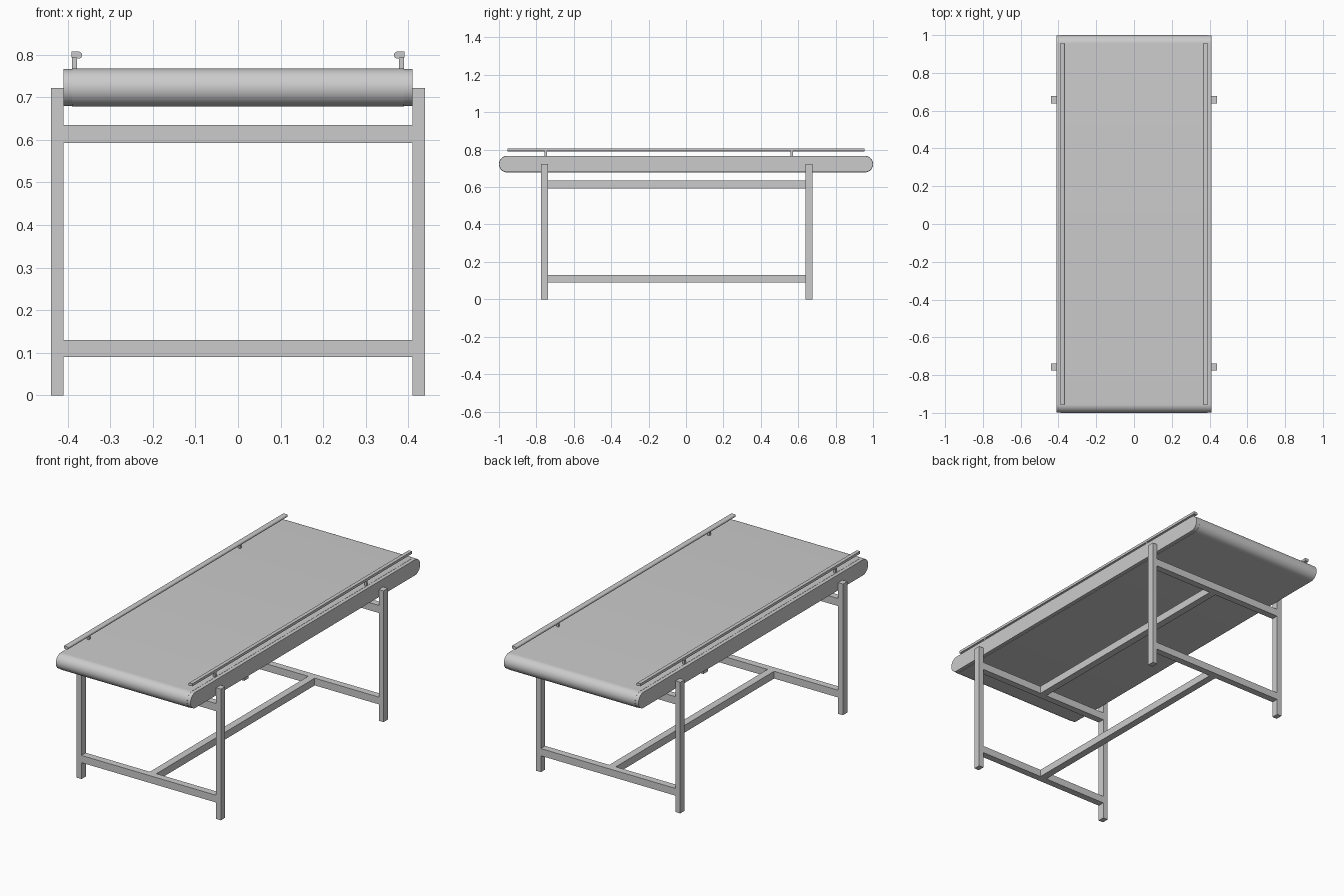
import bpy
import math

cube = bpy.data.objects.get("Cube")
if cube:
    bpy.data.objects.remove(cube)

GREY = (0.6, 0.6, 0.6, 1)
metal = bpy.data.materials.new("plain_grey")
metal.use_nodes = True
metal.diffuse_color = GREY
metal.node_tree.nodes["Principled BSDF"].inputs["Base Color"].default_value = GREY


def add_mesh(name, verts, faces):
    mesh = bpy.data.meshes.new(name)
    mesh.from_pydata(verts, [], faces)
    mesh.materials.append(metal)
    obj = bpy.data.objects.new(name, mesh)
    bpy.context.collection.objects.link(obj)
    return obj


def prism(name, start, end, smooth=False):
    """Closed solid between two matching outlines."""
    n = len(start)
    faces = [tuple(reversed(range(n))), tuple(range(n, 2 * n))]
    faces += [(i, (i + 1) % n, n + (i + 1) % n, n + i) for i in range(n)]
    obj = add_mesh(name, start + end, faces)
    bpy.ops.object.select_all(action="DESELECT")
    obj.select_set(True)
    bpy.context.view_layer.objects.active = obj
    bpy.ops.object.mode_set(mode="EDIT")
    bpy.ops.mesh.select_all(action="SELECT")
    bpy.ops.mesh.normals_make_consistent(inside=False)
    bpy.ops.object.mode_set(mode="OBJECT")
    if smooth:
        bpy.ops.object.shade_smooth_by_angle(angle=math.radians(35))
    return obj


def box(name, xs, ys, zs):
    def ring(z):
        return [(xs[0], ys[0], z), (xs[1], ys[0], z), (xs[1], ys[1], z), (xs[0], ys[1], z)]
    return prism(name, ring(zs[0]), ring(zs[1]))


def stadium(name, xs, half_length, zs, steps=24):
    """Slab along y with half-round ends."""
    r, mid = (zs[1] - zs[0]) / 2, (zs[0] + zs[1]) / 2
    outline = []
    for sign in (1, -1):
        for i in range(steps + 1):
            a = math.pi * i / steps - math.pi / 2
            outline.append((sign * (half_length - r + r * math.cos(a)), mid + sign * r * math.sin(a)))
    return prism(name, [(xs[0], y, z) for y, z in outline], [(xs[1], y, z) for y, z in outline], True)


# Conveyor bed: belt with a side plate along each edge
stadium("belt", (-0.39, 0.39), 1.0, (0.678, 0.767))
for side, s in (("left", 1), ("right", -1)):
    stadium(side + "_side_plate", sorted((s * 0.39, s * 0.41)), 0.999, (0.68, 0.766))

# Leg frames with cross bars
FRAMES = {"front": (-0.776, -0.738), "back": (0.639, 0.677)}
BARS = {"lower": (0.09, 0.13), "upper": (0.593, 0.635)}
for end, ys in FRAMES.items():
    for side, s in (("left", 1), ("right", -1)):
        box(f"{end}_{side}_leg", sorted((s * 0.41, s * 0.439)), ys, (0, 0.722))
    for level, zs in BARS.items():
        box(f"{end}_{level}_cross_bar", (-0.41, 0.41), ys, zs)

# Lengthwise stretchers
for level, zs in BARS.items():
    box(level + "_stretcher", (-0.02, 0.02), (FRAMES["front"][1], FRAMES["back"][0]), zs)

# Guard rails with a rounded inner nose, on small posts
for side, s in (("left", 1), ("right", -1)):
    profile = [(0.391, 0.793), (0.391, 0.807)]
    for i in range(9):
        a = math.pi / 2 - math.pi * i / 8
        profile.append((0.373 - 0.007 * math.cos(a), 0.799 + 0.008 * math.sin(a)))
    prism(side + "_guard_rail",
          [(s * x, -0.955, z) for x, z in profile],
          [(s * x, 0.955, z) for x, z in profile], True)
    for end, y in (("front", -0.75), ("back", 0.565)):
        box(f"{end}_{side}_rail_post", sorted((s * 0.378, s * 0.39)),
            (y - 0.006, y + 0.006), (0.76, 0.8))
